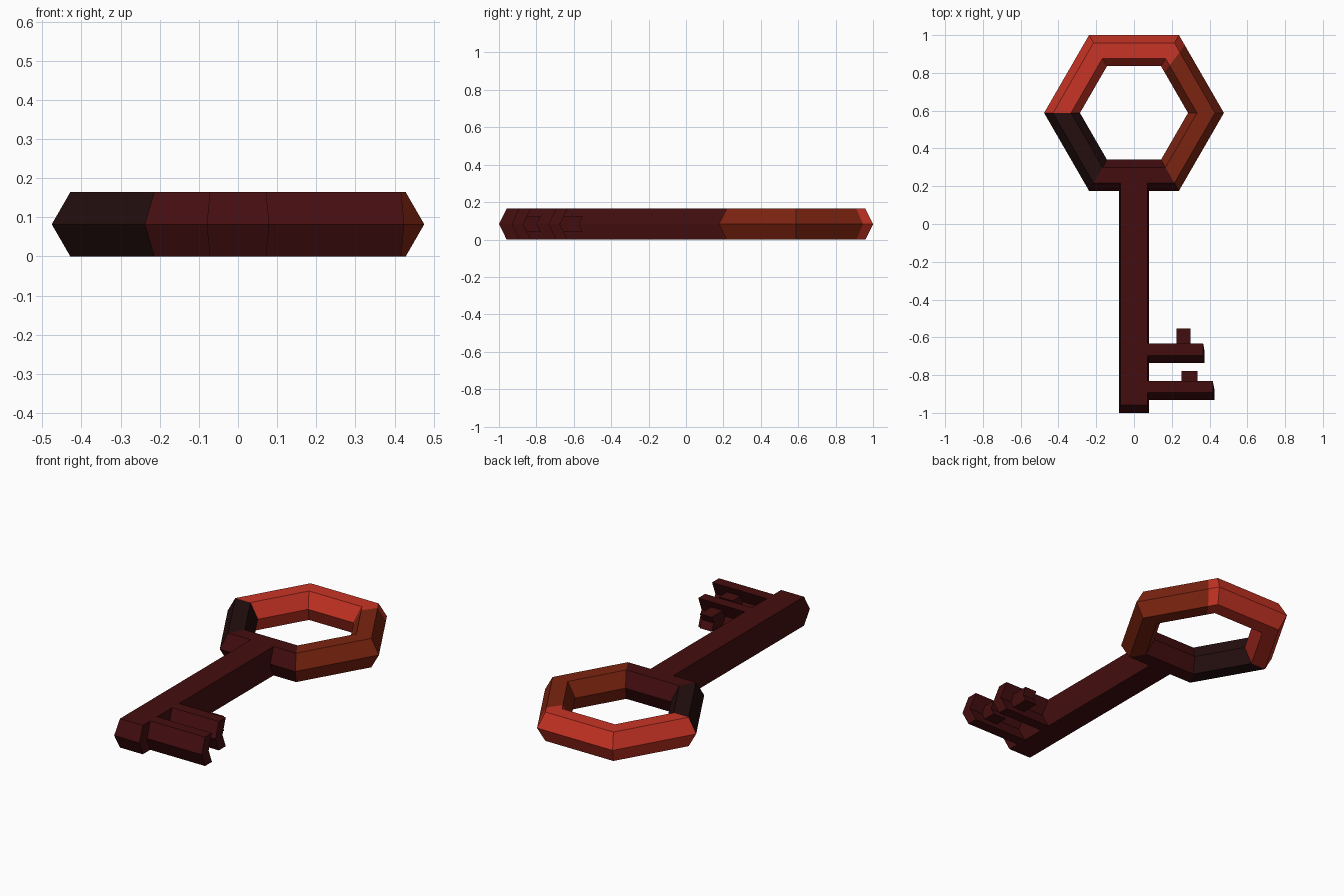
import bpy, bmesh, math
from mathutils import Vector

if "Cube" in bpy.data.objects:
    bpy.data.objects.remove(bpy.data.objects["Cube"])

MINOR, MAJOR, CY = 0.095, 0.381, 0.588
H = MINOR * math.sin(math.pi / 3)      # half thickness of the key


def material(name, rgb):
    m = bpy.data.materials.new(name)
    m.diffuse_color = (*rgb, 1)
    m.use_nodes = True
    m.node_tree.nodes["Principled BSDF"].inputs["Base Color"].default_value = m.diffuse_color
    return m


RED = material("bright red", (0.58, 0.034, 0.018))
BROWN = material("rust brown", (0.20, 0.017, 0.005))
BLACK = material("near black", (0.018, 0.0046, 0.0046))
DARK = material("dark maroon", (0.057, 0.0042, 0.0048))


def finish(name, bm, mats):
    bmesh.ops.recalc_face_normals(bm, faces=bm.faces[:])
    me = bpy.data.meshes.new(name)
    bm.to_mesh(me)
    bm.free()
    for m in mats:
        me.materials.append(m)
    ob = bpy.data.objects.new(name, me)
    bpy.context.collection.objects.link(ob)
    return ob


# Hexagonal bow: six-sided section swept round six corners
def section(a):
    d = Vector((math.cos(a), math.sin(a), 0))
    out = []
    for j in range(6):
        t = j * math.pi / 3
        out.append(Vector((0, CY, H)) + d * (MAJOR + MINOR * math.cos(t))
                   + Vector((0, 0, MINOR * math.sin(t))))
    return out


corners = [section(i * math.pi / 3) for i in range(6)]
colours = [1, 0, 0, 2, 3, 1]           # colour of the side starting at each corner
# Red runs a little way past the upper right corner
corners.insert(1, [b.lerp(a, 0.13) for a, b in zip(corners[0], corners[1])])
colours.insert(1, 0)

bm = bmesh.new()
rings = [[bm.verts.new(p) for p in ring] for ring in corners]
for i, c in enumerate(colours):
    a, b = rings[i], rings[(i + 1) % len(rings)]
    for j in range(6):
        k = (j + 1) % 6
        f = bm.faces.new((a[j], b[j], b[k], a[k]))
        f.material_index = c
finish("bow", bm, [RED, BROWN, BLACK, DARK])


# Bar whose ends follow the pointed edge of the bow
def bar(name, x0, x1, y0, y1, open_side, half=H, flare=(0.008, 0.008)):
    bm = bmesh.new()
    levels = []
    for z in (H - half, H, H + half):
        k = 1 - abs(z - H) / H
        dy = -0.041 * k
        xa, xb = x0 + flare[0] * k, x1 + flare[1] * k
        levels.append([bm.verts.new((x, y + dy, z)) for x, y in
                       ((xa, y0), (xb, y0), (xb, y1), (xa, y1))])
    for lo, hi in zip(levels, levels[1:]):
        for i, side in enumerate(("front", "right", "back", "left")):
            if side != open_side:
                j = (i + 1) % 4
                bm.faces.new((lo[i], lo[j], hi[j], hi[i]))
    bm.faces.new(levels[2])
    bm.faces.new(levels[0][::-1])
    finish(name, bm, [DARK])


# Shaft
bar("shaft", -0.072, 0.072, -0.959, CY - (MAJOR + MINOR / 2) * math.sin(math.pi / 3),
    "back", flare=(-0.008, 0.008))

# Two bits, each with a small tooth on its back
for n, tip, y0, y1, tx0, tx1, ty in (
        ("lower", 0.417, -0.892, -0.83, 0.252, 0.337, -0.757 - 0.02),
        ("upper", 0.366, -0.695, -0.633, 0.225, 0.300, -0.532 - 0.02)):
    bar(n + "_bit", 0.072, tip, y0, y1, "left")
    bar(n + "_tooth", tx0, tx1, y1, ty + 0.02, "front", half=0.041, flare=(0, 0))
